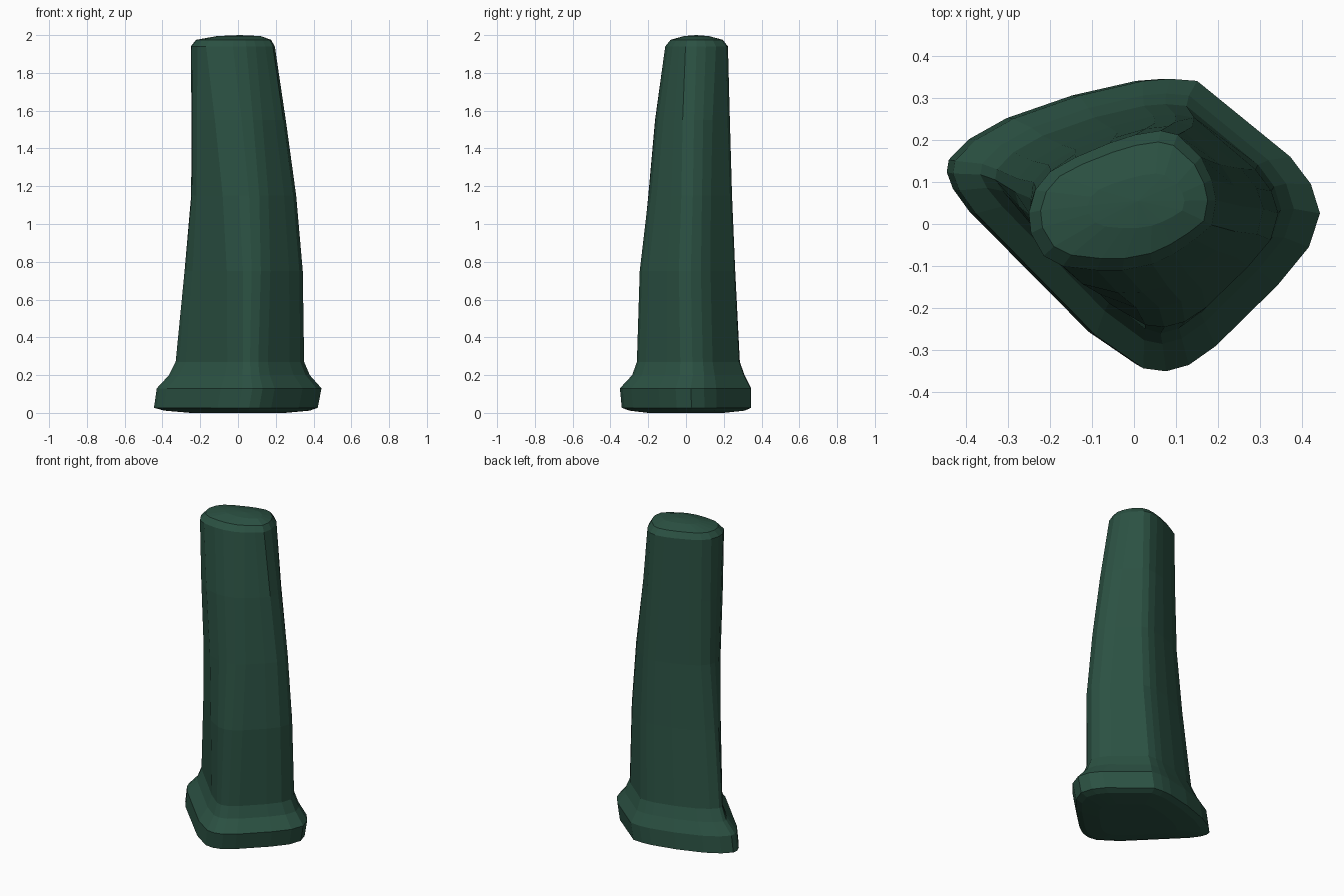
import bpy, bmesh

# Matching outlines, anticlockwise from the right corner: flared foot and rounded top
FOOT = [(.415, -.05), (.442, .03), (.42, .10), (.37, .165),
        (.145, .345), (.08, .35), (.015, .345), (-.14, .31), (-.30, .255),
        (-.39, .205), (-.44, .155), (-.445, .125), (-.43, .085), (-.39, .03),
        (-.10, -.26), (.015, -.338), (.07, -.345), (.125, -.33), (.19, -.285), (.34, -.14)]
TOP = [(.18, 0), (.19, .06), (.18, .11), (.155, .165),
       (.10, .22), (.06, .23), (0, .22), (-.06, .20), (-.14, .165),
       (-.20, .13), (-.235, .085), (-.25, .03), (-.245, -.02), (-.215, -.075),
       (-.17, -.10), (-.09, -.11), (-.03, -.11), (.04, -.095), (.09, -.07), (.14, -.035)]

# height, blend from foot to top outline, x min, x max, y min, y max, front left push, back right push
SECTIONS = [
    (0.0, 0, -.25, .25, -.20, .20, 0, 0),
    (0.012, 0, -.39, .38, -.30, .31, 0, 0),
    (0.027, 0, -.445, .422, -.34, .345, 0, 0),
    (0.13, 0, -.43, .442, -.35, .345, 0, 0),
    (0.20, 0, -.365, .38, -.285, .31, .008, 0),
    (0.27, .05, -.33, .35, -.26, .285, .018, 0),
    (0.75, .28, -.283, .343, -.245, .262, .002, -.005),
    (1.15, .52, -.248, .308, -.198, .247, -.013, -.012),
    (1.55, .76, -.246, .253, -.162, .235, -.01, -.01),
    (1.94, 1, -.25, .195, -.11, .222, 0, 0),
    (1.975, 1, -.222, .175, -.082, .195, 0, 0),
    (1.995, 1, -.11, .12, -.01, .12, 0, 0),
]
FRONT_LEFT = {12: .5, 13: 1, 14: 1, 15: .5}
BACK_RIGHT = {2: .4, 3: 1, 4: 1, 5: .4}


def section(blend, x0, x1, y0, y1, push_fl, push_br):
    """Blend the outlines, fit to the bounds, then push the two diagonal sides."""
    pts = [tuple(a + (b - a) * blend for a, b in zip(p, q)) for p, q in zip(FOOT, TOP)]
    xs, ys = zip(*pts)

    def fit(v, vals, lo, hi):
        return lo + (v - min(vals)) / (max(vals) - min(vals)) * (hi - lo)
    ring = []
    for i, (x, y) in enumerate(pts):
        d = push_fl * FRONT_LEFT.get(i, 0) + push_br * BACK_RIGHT.get(i, 0)
        ring.append((fit(x, xs, x0, x1) + d * .7, fit(y, ys, y0, y1) + d * .7))
    return ring


# Tapering, twisting handle with a flared foot
bm = bmesh.new()
rings = [[bm.verts.new((x, y, z)) for x, y in section(*rest)] for z, *rest in SECTIONS]
n = len(FOOT)
for low, high in zip(rings, rings[1:]):
    for i in range(n):
        j = (i + 1) % n
        bm.faces.new((low[i], low[j], high[j], high[i]))
bm.faces.new(rings[0][::-1])
# Slightly domed tip
tip = bm.verts.new((.01, .055, 2.0))
for i in range(n):
    bm.faces.new((rings[-1][i], rings[-1][(i + 1) % n], tip))
bmesh.ops.recalc_face_normals(bm, faces=bm.faces)
mesh = bpy.data.meshes.new("handle")
bm.to_mesh(mesh)
bm.free()
handle = bpy.data.objects.new("handle", mesh)
bpy.context.collection.objects.link(handle)

# Dark green finish
green = bpy.data.materials.new("dark_green")
green.diffuse_color = (0.024, 0.082, 0.055, 1)
mesh.materials.append(green)
